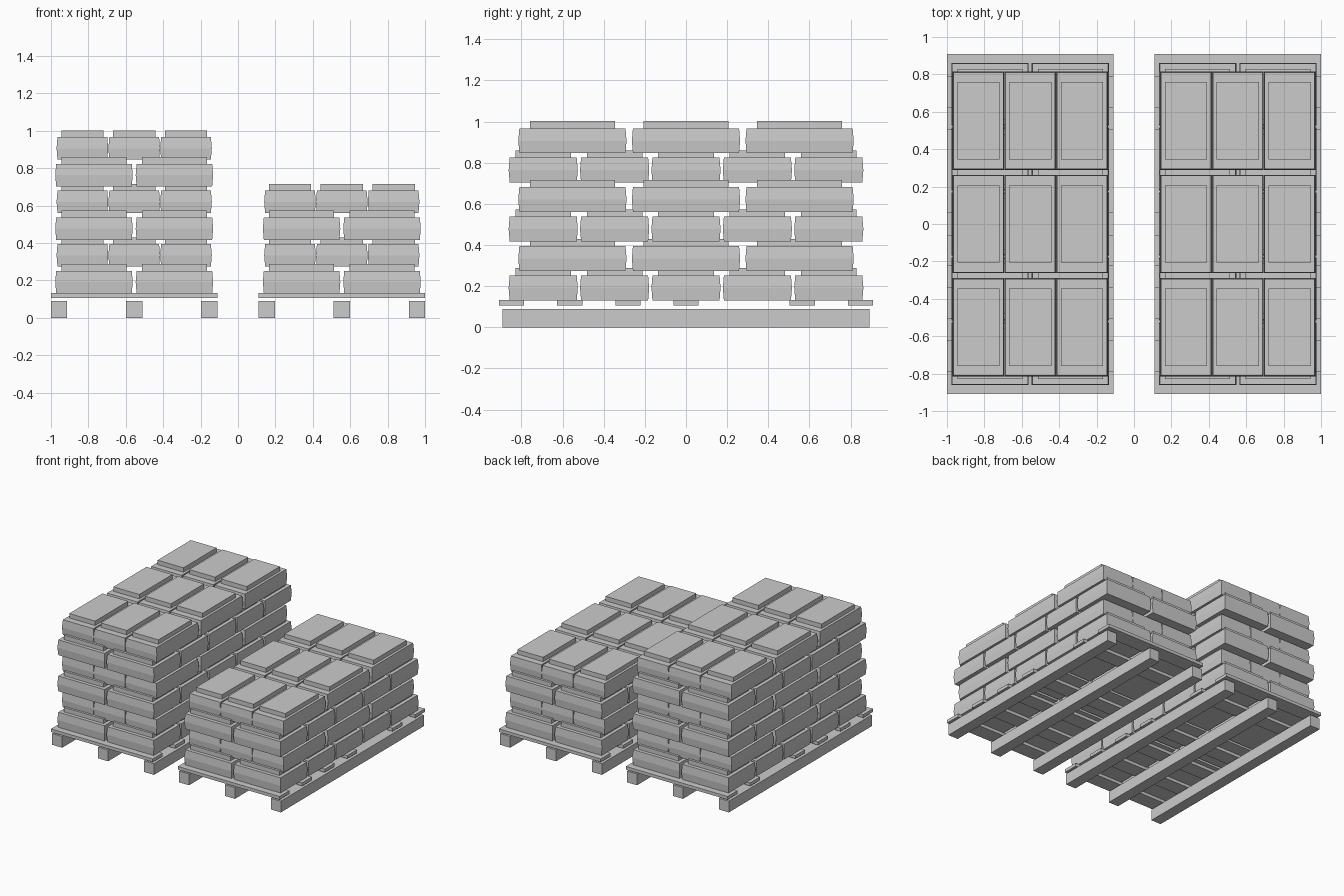
import bpy, bmesh

if "Cube" in bpy.data.objects:
    bpy.data.objects.remove(bpy.data.objects["Cube"])

BASE, PITCH, BODY, CAP = 0.131, 0.143, 0.121, 0.035


def new_mesh(name, rings):
    """Closed stack of rectangular rings, each (half x, half y, z)."""
    bm = bmesh.new()
    loops = [[bm.verts.new((sx * hx, sy * hy, z))
              for sx, sy in ((-1, -1), (1, -1), (1, 1), (-1, 1))]
             for hx, hy, z in rings]
    bm.faces.new(loops[0][::-1])
    bm.faces.new(loops[-1])
    for a, b in zip(loops, loops[1:]):
        for i in range(4):
            j = (i + 1) % 4
            bm.faces.new((a[i], a[j], b[j], b[i]))
    me = bpy.data.meshes.new(name)
    bm.to_mesh(me)
    bm.free()
    return me


def bag_mesh(name, hx, hy, cx, cy):
    b = 0.005  # slight bulge at mid height
    return new_mesh(name, [(hx - b, hy - b, 0), (hx, hy, BODY * 0.5),
                           (hx - b, hy - b, BODY), (cx, cy, BODY), (cx, cy, BODY + CAP)])


def place(name, mesh, x, y, z):
    ob = bpy.data.objects.new(name, mesh)
    ob.location = (x, y, z)
    bpy.context.collection.objects.link(ob)


# Shared part meshes
runner = new_mesh("runner", [(0.0435, 0.893, 0), (0.0435, 0.893, 0.089)])
slat = new_mesh("slat", [(0.445, 0.061, 0), (0.445, 0.061, 0.025)])
wide_bag = bag_mesh("wide_bag", 0.207, 0.168, 0.174, 0.135)
long_bag = bag_mesh("long_bag", 0.138, 0.263, 0.113, 0.207)


def loaded_pallet(side, cx, layers):
    # Pallet runners and deck slats
    for i in (-1, 0, 1):
        place(side + "_runner", runner, cx + i * 0.4015, 0, 0)
    for i in (-3, -2, -1, 0, 2, 3):
        place(side + "_slat", slat, cx, i * 0.2825, 0.107)
    # Alternating layers of bags
    for n in range(layers):
        z = BASE + n * PITCH
        if n % 2 == 0:
            for i in (-0.5, 0.5):
                for j in range(-2, 3):
                    place(side + "_wide_bag", wide_bag, cx + i * 0.43, j * 0.347, z)
        else:
            for i in (-1, 0, 1):
                for j in (-1, 0, 1):
                    place(side + "_long_bag", long_bag, cx + i * 0.277, j * 0.552, z)


loaded_pallet("left", -0.555, 6)
loaded_pallet("right", 0.555, 4)
